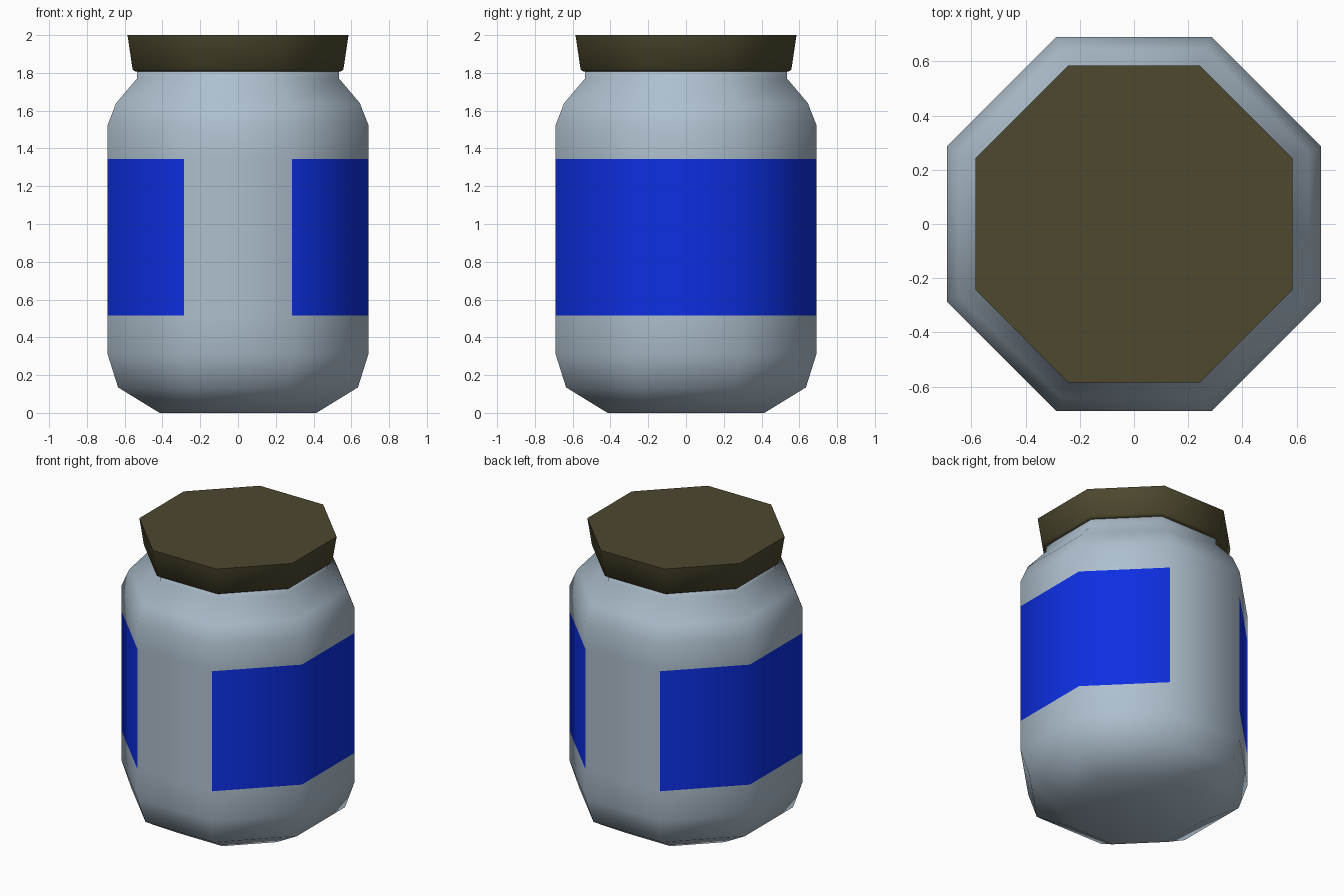
import bpy, bmesh, math

if "Cube" in bpy.data.objects:
    bpy.data.objects.remove(bpy.data.objects["Cube"])

SIDES = 8


def material(name, rgb):
    m = bpy.data.materials.new(name)
    m.diffuse_color = (*rgb, 1)
    m.use_nodes = True
    m.node_tree.nodes["Principled BSDF"].inputs["Base Color"].default_value = m.diffuse_color
    return m


glass = material("pale blue grey", (0.42, 0.52, 0.61))
blue = material("label blue", (0.004, 0.028, 0.76))
olive = material("dark olive", (0.075, 0.065, 0.028))


def octagon_loft(name, profile, mats):
    """Stack octagon rings; profile holds (half width across flats, z)."""
    bm = bmesh.new()
    rings = []
    for apothem, z in profile:
        r = apothem / math.cos(math.pi / SIDES)
        angles = [(k + 0.5) * 2 * math.pi / SIDES for k in range(SIDES)]
        rings.append([bm.verts.new((r * math.cos(a), r * math.sin(a), z)) for a in angles])
    for low, high in zip(rings, rings[1:]):
        for k in range(SIDES):
            n = (k + 1) % SIDES
            bm.faces.new((low[k], low[n], high[n], high[k]))
    bm.faces.new(rings[0][::-1])
    bm.faces.new(rings[-1])
    mesh = bpy.data.meshes.new(name)
    bm.to_mesh(mesh)
    bm.free()
    for m in mats:
        mesh.materials.append(m)
    obj = bpy.data.objects.new(name, mesh)
    bpy.context.collection.objects.link(obj)
    return obj


# Jar body, with rings at the label's lower and upper edges
LABEL_LOW, LABEL_HIGH = 0.515, 1.345
body = octagon_loft("jar_body", [
    (0.415, 0), (0.635, 0.135), (0.69, 0.31), (0.69, LABEL_LOW), (0.69, LABEL_HIGH),
    (0.69, 1.525), (0.645, 1.64), (0.535, 1.77), (0.535, 1.83)], [glass, blue])
body.data.shade_smooth()

# Labels wrap both sides, leaving the front and back panels bare
for f in body.data.polygons:
    if LABEL_LOW < f.center.z < LABEL_HIGH and abs(f.center.x) > 0.1:
        f.material_index = 1

# Lid, flaring slightly towards the top
lid = octagon_loft("lid", [(0.545, 1.808), (0.558, 1.818), (0.585, 2.0)], [olive])
bpy.context.view_layer.objects.active = lid
lid.select_set(True)
bpy.ops.object.shade_smooth_by_angle(angle=math.radians(50))
